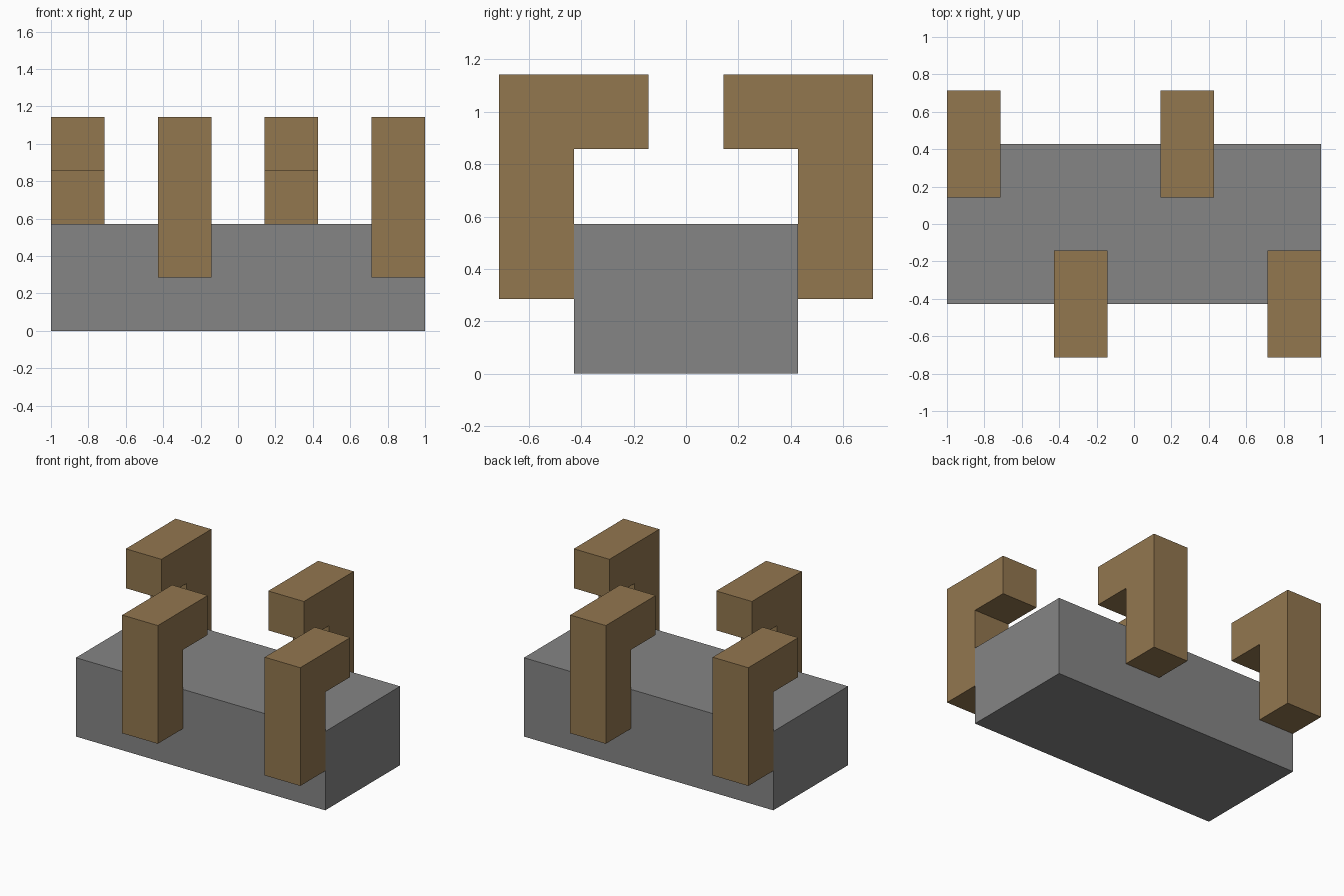
import bpy
import bmesh

default = bpy.data.objects.get("Cube")
if default:
    bpy.data.objects.remove(default, do_unlink=True)

U = 1 / 7  # grid unit: the base is 14 units long


def make_material(name, rgb):
    mat = bpy.data.materials.new(name)
    mat.use_nodes = True
    colour = (*rgb, 1)
    mat.diffuse_color = colour
    mat.node_tree.nodes["Principled BSDF"].inputs["Base Color"].default_value = colour
    return mat


def extrude_profile(name, profile, x_min, x_max, mat):
    """Extrude a (y, z) outline along x; all values in grid units."""
    bm = bmesh.new()
    face = bm.faces.new([bm.verts.new((x_min * U, y * U, z * U)) for y, z in profile])
    result = bmesh.ops.extrude_face_region(bm, geom=[face])
    verts = [v for v in result["geom"] if isinstance(v, bmesh.types.BMVert)]
    bmesh.ops.translate(bm, verts=verts, vec=((x_max - x_min) * U, 0, 0))
    bmesh.ops.recalc_face_normals(bm, faces=bm.faces)
    mesh = bpy.data.meshes.new(name)
    bm.to_mesh(mesh)
    bm.free()
    mesh.materials.append(mat)
    obj = bpy.data.objects.new(name, mesh)
    bpy.context.collection.objects.link(obj)
    return obj


grey = make_material("stone grey", (0.235, 0.235, 0.235))
brown = make_material("wood brown", (0.29, 0.184, 0.078))

# Solid block base
extrude_profile("base", [(-3, 0), (3, 0), (3, 4), (-3, 4)], -7, 7, grey)

# Hooked arms: upright against the side, top bent inwards over the base
hook = [(3, 2), (5, 2), (5, 8), (1, 8), (1, 6), (3, 6)]
arms = [
    ("back_right_arm", 1, -7),
    ("back_left_arm", 1, 1),
    ("front_right_arm", -1, -3),
    ("front_left_arm", -1, 5),
]
for name, side, x in arms:
    extrude_profile(name, [(side * y, z) for y, z in hook], x, x + 2, brown)
